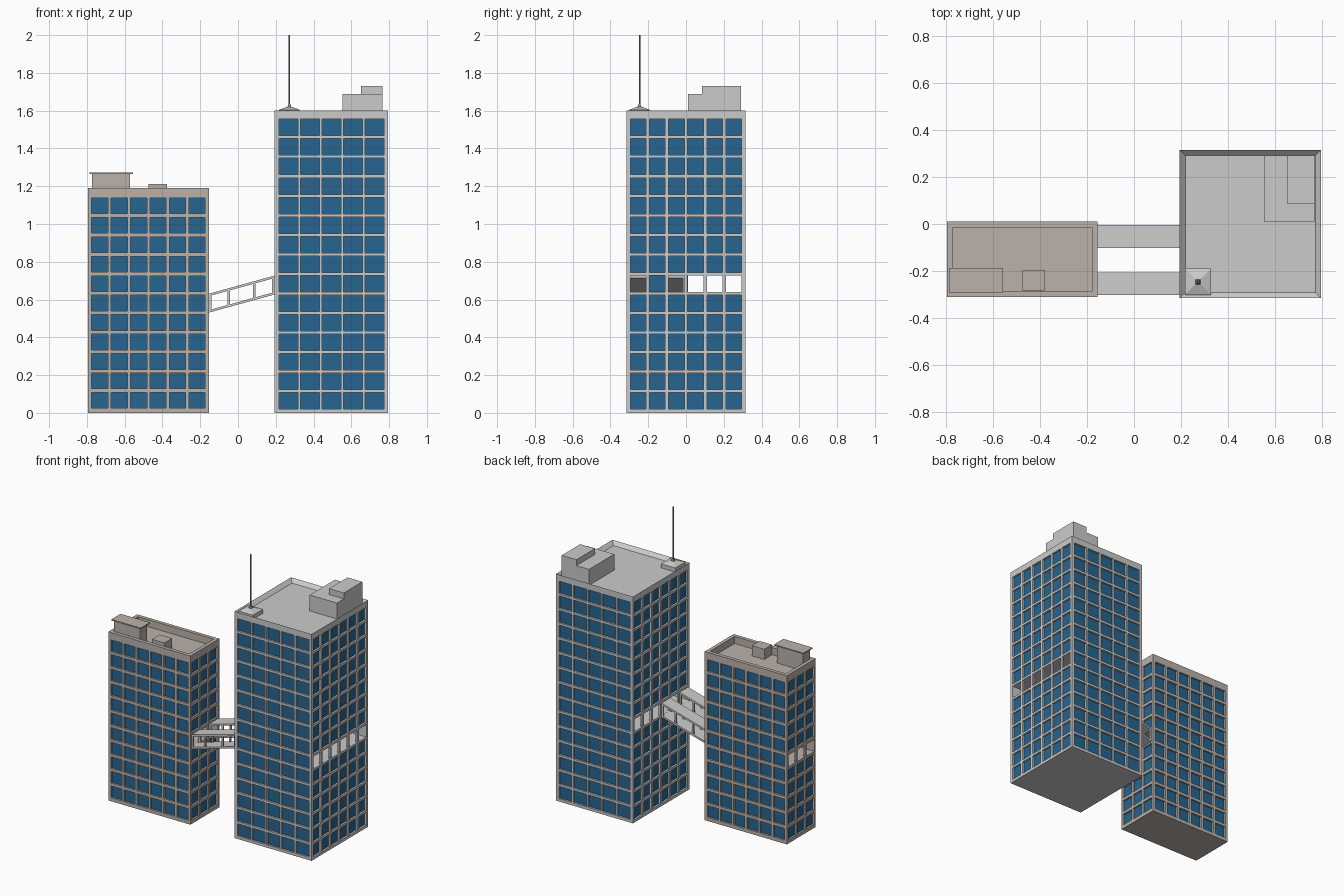
import bpy, bmesh, math
from mathutils import Vector as V

if "Cube" in bpy.data.objects:
    bpy.data.objects.remove(bpy.data.objects["Cube"])


def material(name, rgb):
    m = bpy.data.materials.new(name)
    m.diffuse_color = (*rgb, 1)
    m.use_nodes = True
    m.node_tree.nodes["Principled BSDF"].inputs["Base Color"].default_value = m.diffuse_color
    return m


GLASS = material("blue_glass", (0.02, 0.13, 0.28))
GREY = material("pale_concrete", (0.72, 0.71, 0.70))
BROWN = material("brown_concrete", (0.50, 0.45, 0.41))
DARK = material("dark_metal", (0.25, 0.25, 0.25))
DEPTH = 0.013  # window recess


def finish(name, bm, mats):
    bmesh.ops.remove_doubles(bm, verts=bm.verts, dist=1e-5)
    me = bpy.data.meshes.new(name)
    bm.to_mesh(me)
    bm.free()
    for m in mats:
        me.materials.append(m)
    ob = bpy.data.objects.new(name, me)
    bpy.context.collection.objects.link(ob)
    return ob


def quad(bm, pts, facing, mat=0):
    f = bm.faces.new([bm.verts.new(p) for p in pts])
    f.normal_update()
    if f.normal.dot(V(facing)) < 0:
        f.normal_flip()
    f.material_index = mat


def cuts(start, length, n, lo, hi, gap):
    """Alternating wall / window grid lines."""
    w = (length - lo - hi - (n - 1) * gap) / n
    out = [start]
    for i in range(n):
        a = start + lo + i * (w + gap)
        out += [a, a + w]
    return out + [start + length]


def wall(bm, us, zs, place, n, open_row=None):
    """One facade: place(u, z) gives the point, n is the outward normal."""
    n = V(n)
    for i in range(len(us) - 1):
        for j in range(len(zs) - 1):
            c = [place(u, z) for u, z in ((us[i], zs[j]), (us[i + 1], zs[j]),
                                          (us[i + 1], zs[j + 1]), (us[i], zs[j + 1]))]
            b = [p - n * DEPTH for p in c]
            is_open = open_row is not None and j == 2 * open_row + 1
            if i % 2 and j % 2:
                mid = sum(c, V()) / 4
                for k in range(4):
                    a, d = c[k], c[(k + 1) % 4]
                    quad(bm, (a, d, b[(k + 1) % 4], b[k]), mid - (a + d) / 2)
                if not is_open:
                    quad(bm, b, n, 1)
            else:
                quad(bm, c, n)
                if is_open and 0 < i < len(us) - 2:
                    quad(bm, b, -n)  # inner side of mullion


def rect(x0, x1, y0, y1, z, d=0.0):
    return [V((x0 + d, y0 + d, z)), V((x1 - d, y0 + d, z)),
            V((x1 - d, y1 - d, z)), V((x0 + d, y1 - d, z))]


def tower(name, x0, x1, y0, y1, h, xs, ys, zs, row, rim, slope, drop, mat):
    bm = bmesh.new()
    # facades
    wall(bm, xs, zs, lambda u, z: V((u, y0, z)), (0, -1, 0))
    wall(bm, xs, zs, lambda u, z: V((u, y1, z)), (0, 1, 0))
    wall(bm, ys, zs, lambda u, z: V((x0, u, z)), (-1, 0, 0), row)
    wall(bm, ys, zs, lambda u, z: V((x1, u, z)), (1, 0, 0), row)
    # open floor running through the building
    za, zb = zs[2 * row + 1], zs[2 * row + 2]
    lo = rect(x0 + DEPTH, x1 - DEPTH, ys[1], ys[-2], za)
    hi = rect(x0 + DEPTH, x1 - DEPTH, ys[1], ys[-2], zb)
    quad(bm, lo, (0, 0, 1))
    quad(bm, hi, (0, 0, -1))
    quad(bm, (lo[0], lo[1], hi[1], hi[0]), (0, 1, 0))
    quad(bm, (lo[3], lo[2], hi[2], hi[3]), (0, -1, 0))
    # base, parapet and sunken roof
    quad(bm, rect(x0, x1, y0, y1, 0), (0, 0, -1))
    rings = [rect(x0, x1, y0, y1, h)]
    if rim:
        rings.append(rect(x0, x1, y0, y1, h, rim))
    rings.append(rect(x0, x1, y0, y1, h - drop, rim + slope))
    centre = V(((x0 + x1) / 2, (y0 + y1) / 2, h + 0.5))
    for a, b in zip(rings, rings[1:]):
        for k in range(4):
            m = (k + 1) % 4
            quad(bm, (a[k], a[m], b[m], b[k]), centre - (a[k] + a[m]) / 2)
    quad(bm, rings[-1], (0, 0, 1))
    return finish(name, bm, [mat, GLASS])


def add_hex(bm, bottom, top):
    quads = [bottom, top] + [(bottom[k], bottom[(k + 1) % 4], top[(k + 1) % 4], top[k])
                             for k in range(4)]
    c = sum(bottom + top, V()) / 8
    for q in quads:
        quad(bm, q, sum(q, V()) / 4 - c)


def box(name, x0, x1, y0, y1, z0, z1, mat, taper=0.0):
    bm = bmesh.new()
    add_hex(bm, rect(x0, x1, y0, y1, z0), rect(x0, x1, y0, y1, z1, taper))
    return finish(name, bm, [mat])


# tall tower
X0, X1, Y0, Y1, H = 0.194, 0.795, -0.315, 0.315, 1.6
tower("tall_tower", X0, X1, Y0, Y1, H,
      cuts(X0, X1 - X0, 5, 0.022, 0.022, 0.013),
      cuts(Y0, Y1 - Y0, 6, 0.02, 0.02, 0.018),
      cuts(0, H, 15, 0.02, 0.045, 0.016), 6, 0, 0.025, 0.025, GREY)

# short tower
x0, x1, y0, y1, h = -0.795, -0.154, -0.311, 0.011, 1.19
tower("short_tower", x0, x1, y0, y1, h,
      cuts(x0, x1 - x0, 6, 0.02, 0.02, 0.017),
      cuts(y0, y1 - y0, 3, 0.016, 0.016, 0.017),
      cuts(0, h, 11, 0.025, 0.052, 0.02), 5, 0.025, 0, 0.05, BROWN)

# tall tower rooftop plant rooms
box("plant_room_low", 0.553, 0.766, 0.01, 0.292, 1.574, 1.688, GREY)
box("plant_room_high", 0.651, 0.766, 0.086, 0.292, 1.688, 1.73, GREY)

# antenna on a tapered plinth
ax, ay = 0.272, -0.246
box("antenna_plinth", ax - 0.056, ax + 0.056, ay - 0.056, ay + 0.056, 1.574, 1.604, GREY)
box("antenna_plinth_cap", ax - 0.056, ax + 0.056, ay - 0.056, ay + 0.056, 1.604, 1.62, GREY, 0.042)
box("antenna_collar", ax - 0.012, ax + 0.012, ay - 0.012, ay + 0.012, 1.618, 1.634, DARK, 0.007)
bpy.ops.mesh.primitive_cylinder_add(vertices=8, radius=0.004, depth=0.37,
                                    location=(ax, ay, 1.815))
mast = bpy.context.object
mast.name = "antenna_mast"
mast.data.materials.append(DARK)

# short tower rooftop rooms
box("stair_room", -0.772, -0.571, -0.278, -0.2, 1.139, 1.264, BROWN)
box("stair_room_slab", -0.786, -0.557, -0.29, -0.187, 1.264, 1.272, BROWN)
box("roof_vent", -0.474, -0.377, -0.282, -0.196, 1.139, 1.212, BROWN)

# two sloping bridges: floor, roof and side posts
BX0, BX1 = -0.154, 0.194


def bridge(name, ya, yb):
    bm = bmesh.new()

    def bar(xa, xb, p, q, lo, hi):
        z = lambda x: 0.531 + (x - BX0) * 0.096 / (BX1 - BX0)
        ring = lambda d: [V((x, y, z(x) + d)) for x, y in
                          ((xa, p), (xb, p), (xb, q), (xa, q))]
        add_hex(bm, ring(lo), ring(hi))

    bar(BX0, BX1, ya, yb, 0, 0.013)
    bar(BX0, BX1, ya, yb, 0.087, 0.1)
    for xa in (BX0, -0.056, 0.08, BX1 - 0.013):
        for p in (ya, yb - 0.01):
            bar(xa, xa + 0.013, p, p + 0.01, 0.013, 0.087)
    return finish(name, bm, [GREY])


bridge("front_bridge", -0.301, -0.205)
bridge("rear_bridge", -0.102, -0.005)
